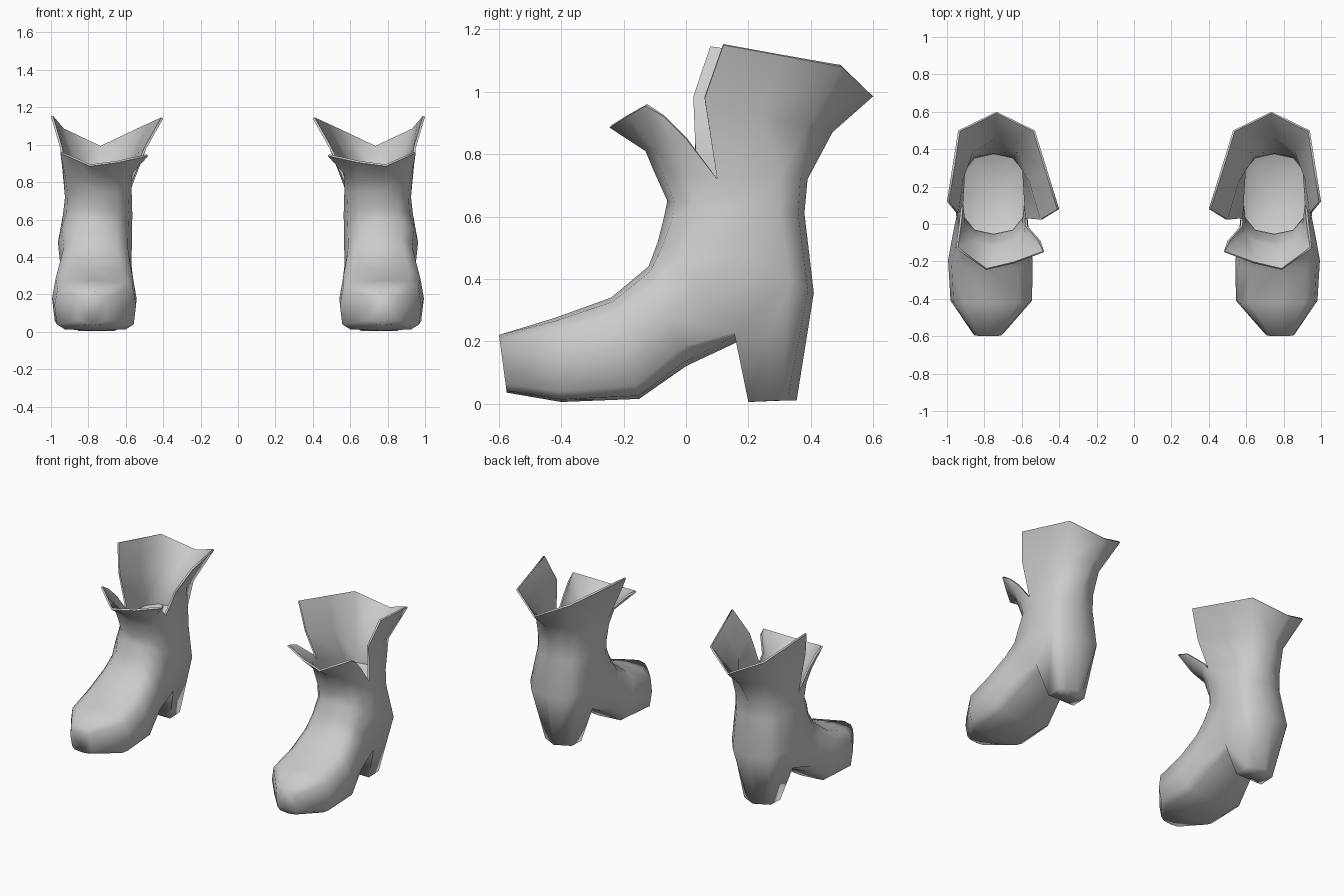
import bpy
import bmesh
import math
from mathutils import Vector

cube = bpy.data.objects.get("Cube")
if cube:
    bpy.data.objects.remove(cube)

SIDES = 12

# Single plain grey
grey = bpy.data.materials.new("plain_grey")
grey.use_nodes = True
COLOUR = (0.6, 0.6, 0.6, 1)
grey.diffuse_color = COLOUR
grey.node_tree.nodes["Principled BSDF"].inputs["Base Color"].default_value = COLOUR


def soft(v, power):
    return math.copysign(abs(v) ** power, v)


def section(front, back, cx, hw, power=0.75, back_power=0.75):
    """Rounded ring spanning two side-profile points (y, z)."""
    f, b = Vector(front), Vector(back)
    ring = []
    for k in range(SIDES):
        a = math.tau * k / SIDES
        e = power if math.cos(a) > 0 else back_power
        p = (f + b) / 2 + (f - b) / 2 * soft(math.cos(a), e)
        ring.append((cx + hw * soft(math.sin(a), e), p.x, p.y))
    return ring


def loft(rows, closed, start=0):
    """Quads between successive rows of points."""
    n = len(rows[0])
    faces = []
    for r in range(len(rows) - 1):
        for k in range(n if closed else n - 1):
            j = (k + 1) % n
            a, b = start + r * n, start + (r + 1) * n
            faces.append((a + k, a + j, b + j, b + k))
    return faces


def add_pair(name, verts, faces, thickness=0):
    """Smooth object mirrored to the other boot."""
    mesh = bpy.data.meshes.new(name)
    mesh.from_pydata(verts, [], faces)
    mesh.materials.append(grey)
    obj = bpy.data.objects.new(name, mesh)
    bpy.context.collection.objects.link(obj)
    bpy.ops.object.select_all(action="DESELECT")
    obj.select_set(True)
    bpy.context.view_layer.objects.active = obj
    bpy.ops.object.shade_smooth_by_angle(angle=math.radians(85))
    if thickness:
        # Crisp open edge
        bm = bmesh.new()
        bm.from_mesh(mesh)
        for edge in bm.edges:
            if edge.is_boundary:
                edge.smooth = False
        bm.to_mesh(mesh)
        bm.free()
        shell = obj.modifiers.new("thickness", "SOLIDIFY")
        shell.thickness = thickness
        shell.offset = -1
    obj.modifiers.new("other_boot", "MIRROR").use_mirror_merge = False


# Foot and ankle, from toe to neck
rings = [
    section((-0.6, 0.22), (-0.575, 0.035), 0.78, 0.08, 0.7, 0.5),
    section((-0.42, 0.275), (-0.4, 0.005), 0.763, 0.218, 0.55, 0.42),
    section((-0.24, 0.34), (-0.15, 0.015), 0.768, 0.226, 0.6, 0.45),
    section((-0.12, 0.44), (0.0, 0.12), 0.765, 0.205, 0.7, 0.6),
    section((-0.09, 0.52), (0.17, 0.2), 0.76, 0.19),
    section((-0.07, 0.6), (0.41, 0.355), 0.765, 0.198, 0.75, 0.55),
    section((-0.06, 0.65), (0.38, 0.61), 0.75, 0.185, 0.75, 0.68),
    section((-0.105, 0.75), (0.39, 0.72), 0.75, 0.18, 0.75, 0.68),
]
# Square off the arch where the heel starts
rings[4][4] = (0.92, 0.155, 0.225)
rings[4][8] = (0.6, 0.155, 0.225)
# Notches where the shaft splits, outer side lower than inner side
rings[-1][3] = (0.925, 0.1, 0.72)
rings[-1][9] = (0.57, 0.03, 0.8)
verts = [p for ring in rings for p in ring]
neck_start = len(verts) - SIDES

# Open the underside between the arch and the back for the heel
arch, back = 4 * SIDES, 5 * SIDES
under = range(4, 9)
opening = {(arch + k, arch + k + 1, back + k + 1, back + k) for k in under[:-1]}
faces = [f for f in loft(rings, True) if f not in opening]
faces.append(tuple(reversed(range(SIDES))))

# Tapered heel growing out of that opening
rim = [arch + k for k in under] + [back + k for k in reversed(under)]
spread = (1, 0.6, 0, -0.6, -1)
tip = [(0.755 + 0.1 * s, 0.2, 0.005) for s in spread]
tip += [(0.755 - 0.1 * s, 0.355 - 0.05 * abs(s), 0.01) for s in spread]
heel_start = len(verts)
verts += tip
count = len(tip)
for k in range(count):
    j = (k + 1) % count
    faces.append((rim[k], rim[j], heel_start + j, heel_start + k))
faces.append(tuple(range(heel_start, heel_start + count)))

# Flared collar around the back, from outer notch to inner notch
collar = [
    [(0.95, 0.06, 0.98), (0.925, 0.24, 0.93), (0.87, 0.39, 0.89), (0.735, 0.47, 0.87),
     (0.61, 0.39, 0.89), (0.55, 0.23, 0.93), (0.49, 0.025, 0.98)],
    [(1.0, 0.12, 1.15), (0.97, 0.31, 1.115), (0.94, 0.5, 1.08), (0.735, 0.6, 0.985),
     (0.53, 0.5, 1.08), (0.465, 0.29, 1.11), (0.4, 0.08, 1.14)],
]
# Tongue curling forward, from inner notch to outer notch
tongue = [
    [(0.57, -0.01, 0.85), (0.58, -0.05, 0.83), (0.64, -0.1, 0.81), (0.77, -0.13, 0.81),
     (0.87, -0.1, 0.82), (0.925, -0.05, 0.84), (0.935, 0.0, 0.85)],
    [(0.5, -0.09, 0.93), (0.48, -0.15, 0.94), (0.64, -0.21, 0.905), (0.79, -0.245, 0.885),
     (0.87, -0.19, 0.92), (0.95, -0.13, 0.955), (0.945, -0.07, 0.92)],
]
for rows, first in ((collar, 3), (tongue, 9)):
    base = len(verts)
    verts += [p for row in rows for p in row]
    for k in range(6):
        a = neck_start + (first + k) % SIDES
        b = neck_start + (first + k + 1) % SIDES
        faces.append((a, b, base + k + 1, base + k))
    faces += loft(rows, False, base)
add_pair("boot", verts, faces, thickness=0.012)

# Sunken lining closing the inside of the shaft
lining = section((-0.055, 0.68), (0.375, 0.68), 0.75, 0.172)
lining.append((0.735, 0.15, 0.58))
add_pair("lining", lining, [(k, (k + 1) % SIDES, SIDES) for k in range(SIDES)])
